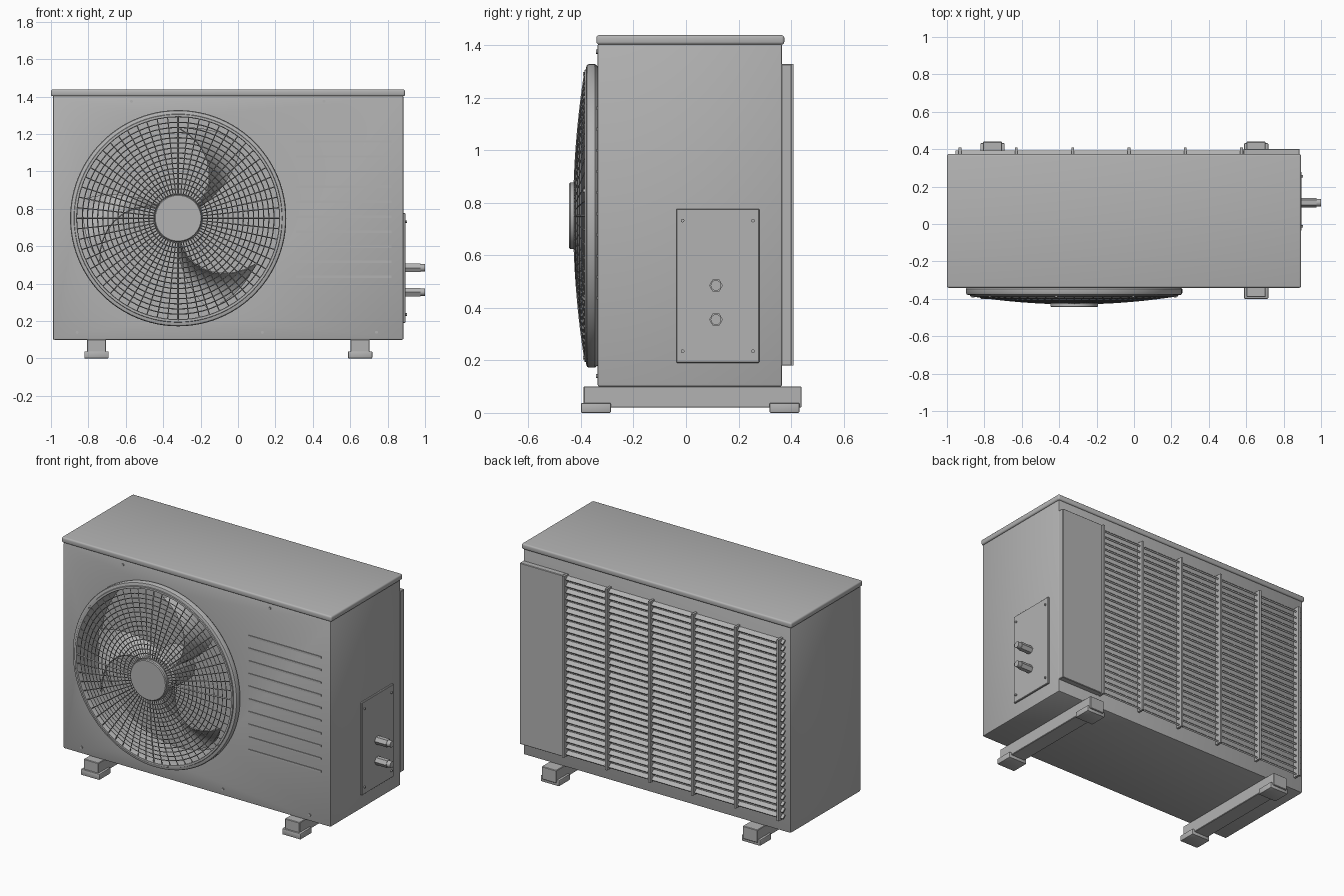
import bpy, bmesh
from math import sin, cos, pi, radians
from mathutils import Vector, Matrix

if "Cube" in bpy.data.objects:
    bpy.data.objects.remove(bpy.data.objects["Cube"])

grey = bpy.data.materials.new("light_grey")
grey.use_nodes = True
COLOUR = (0.45, 0.45, 0.45, 1)
grey.diffuse_color = COLOUR
grey.node_tree.nodes["Principled BSDF"].inputs["Base Color"].default_value = COLOUR

FAN = Vector((-0.32, 0, 0.75))     # fan axis, running along y
FRONT, BACK, SIDE = -0.337, 0.366, 0.885


def finish(bm, name, smooth=True):
    bmesh.ops.recalc_face_normals(bm, faces=bm.faces)
    mesh = bpy.data.meshes.new(name)
    bm.to_mesh(mesh)
    bm.free()
    mesh.materials.append(grey)
    ob = bpy.data.objects.new(name, mesh)
    bpy.context.collection.objects.link(ob)
    bpy.ops.object.select_all(action='DESELECT')
    ob.select_set(True)
    bpy.context.view_layer.objects.active = ob
    if smooth:
        bpy.ops.object.shade_smooth_by_angle(angle=radians(35))
    return ob


def add_box(bm, x, y, z, tilt=0):
    mid = Vector([(a + b) / 2 for a, b in (x, y, z)])
    size = [b - a for a, b in (x, y, z)]
    m = Matrix.Translation(mid) @ Matrix.Rotation(tilt, 4, 'X') @ Matrix.Diagonal((*size, 1))
    bmesh.ops.create_cube(bm, size=1, matrix=m)


def box(name, x, y, z, bevel=0.0, segments=2):
    bm = bmesh.new()
    add_box(bm, x, y, z)
    if bevel:
        bmesh.ops.bevel(bm, geom=bm.edges[:], offset=bevel, segments=segments,
                        profile=0.5, affect='EDGES')
    return finish(bm, name)


def add_cyl(bm, centre, axis, r, depth, sides=16):
    turn = Vector((0, 0, 1)).rotation_difference(Vector(axis)).to_matrix().to_4x4()
    bmesh.ops.create_cone(bm, cap_ends=True, segments=sides, radius1=r, radius2=r,
                          depth=depth, matrix=Matrix.Translation(centre) @ turn)


def polar(r, a, y):
    return Vector((FAN.x + r * cos(a), y, FAN.z + r * sin(a)))


def lathe(name, profile, sides=96):
    """Spin (radius, y) points round the fan axis."""
    bm = bmesh.new()
    vs = [bm.verts.new(polar(r, 0, y)) for r, y in profile]
    es = [bm.edges.new(p) for p in zip(vs, vs[1:])]
    bmesh.ops.spin(bm, geom=vs + es, cent=FAN, axis=(0, 1, 0), angle=2 * pi,
                   steps=sides, use_merge=True)
    bmesh.ops.remove_doubles(bm, verts=bm.verts, dist=1e-5)
    return finish(bm, name)


def wires(name, paths, radius, cyclic):
    curve = bpy.data.curves.new(name, 'CURVE')
    curve.dimensions = '3D'
    curve.bevel_depth, curve.bevel_resolution = radius, 0
    for pts in paths:
        s = curve.splines.new('POLY')
        s.points.add(len(pts) - 1)
        for p, co in zip(s.points, pts):
            p.co = (*co, 1)
        s.use_cyclic_u = cyclic
    tmp = bpy.data.objects.new(name + "_path", curve)
    bpy.context.collection.objects.link(tmp)
    bpy.context.view_layer.update()
    mesh = bpy.data.meshes.new_from_object(tmp.evaluated_get(bpy.context.evaluated_depsgraph_get()))
    bm = bmesh.new()
    bm.from_mesh(mesh)
    bpy.data.objects.remove(tmp)
    bpy.data.meshes.remove(mesh)
    finish(bm, name)


# Cabinet with the round fan well cut into its front
cabinet = box("cabinet", (-0.99, SIDE), (FRONT, BACK), (0.1, 1.405), 0.008)
bm = bmesh.new()
WELL = -0.14
add_cyl(bm, (FAN.x, WELL - 0.2, FAN.z), (0, 1, 0), 0.54, 0.4, 96)
cutter = finish(bm, "well_cutter")
cutter.hide_render = True
bpy.context.view_layer.objects.active = cabinet
cut = cabinet.modifiers.new("well", 'BOOLEAN')
cut.operation, cut.solver, cut.object = 'DIFFERENCE', 'EXACT', cutter
bpy.ops.object.modifier_apply(modifier=cut.name)
bpy.data.objects.remove(cutter)

# Lid
box("lid", (-1, 0.893), (-0.341, 0.374), (1.402, 1.438), 0.01, 3)

# Mounting rails and foot pads
for side, x in (("right", -0.757), ("left", 0.653)):
    box(side + "_rail", (x - 0.051, x + 0.051), (-0.39, 0.44), (0.02, 0.101), 0.003, 1)
    for end, y in (("front", -0.343), ("back", 0.375)):
        box(f"{side}_{end}_foot_pad", (x - 0.065, x + 0.065), (y - 0.057, y + 0.057),
            (0, 0.038), 0.005)

# Fan ring with a rounded rim and inner lip
lathe("fan_ring", [(0.54, FRONT + 0.01), (0.57, FRONT), (0.578, -0.347), (0.578, -0.37),
                   (0.574, -0.377), (0.565, -0.38), (0.557, -0.381), (0.555, -0.387),
                   (0.543, -0.387), (0.54, -0.38), (0.54, FRONT + 0.01)])


# Domed grille of rings and spokes
def dome(r):
    return -0.425 + 0.042 * (r / 0.545) ** 2


RINGS, SPOKES = 15, 60
radii = [0.13 + (0.54 - 0.13) * i / RINGS for i in range(RINGS)]
wires("grille_rings", [[polar(r, 2 * pi * k / 72, dome(r)) for k in range(72)]
                       for r in radii], 0.003, True)
spoke_radii = [0.12 + 0.425 * i / 8 for i in range(9)]
wires("grille_spokes", [[polar(r, 2 * pi * k / SPOKES, dome(r)) for r in spoke_radii]
                        for k in range(SPOKES)], 0.003, False)
wires("grille_struts", [[polar(r, pi / 2 * k, dome(r)) for r in spoke_radii]
                        for k in range(4)], 0.005, False)
lathe("grille_hub", [(0, -0.445), (0.122, -0.445), (0.127, -0.44), (0.127, -0.415), (0, -0.415)], 64)

# Fan hub and three twisted blades
lathe("fan_hub", [(0, -0.345), (0.1, -0.345), (0.115, -0.33), (0.115, WELL), (0, WELL)], 48)
bm = bmesh.new()
NU, NV = 10, 10
for blade in range(3):
    grid = []
    for i in range(NU + 1):
        u = i / NU
        r = 0.105 + 0.405 * u
        lead = 145 + 23 * u
        trail = 153 + 56 * u ** 1.25
        row = []
        for j in range(NV + 1):
            v = j / NV
            a = radians(lead + (trail - lead) * v + 120 * blade)
            depth = (-0.17 - 0.05 * u) * (1 - v) + (-0.33 + 0.02 * u) * v
            tip = r - 0.03 * u ** 4 * v ** 2
            row.append(bm.verts.new(polar(tip, a, depth + 0.03 * sin(pi * v) * u)))
        grid.append(row)
    for i in range(NU):
        for j in range(NV):
            bm.faces.new((grid[i][j], grid[i + 1][j], grid[i + 1][j + 1], grid[i][j + 1]))
bmesh.ops.recalc_face_normals(bm, faces=bm.faces)
bmesh.ops.solidify(bm, geom=bm.faces[:], thickness=0.006)
finish(bm, "fan_blades")

# Front vent louvres
bm = bmesh.new()
for i in range(10):
    z = 0.437 + 0.0803 * i
    add_box(bm, (0.31, 0.82), (FRONT - 0.004, FRONT + 0.003), (z - 0.006, z + 0.006))
finish(bm, "front_louvres")

# Screws on the front and on the ring
bm = bmesh.new()
for x, z in [(-0.86, 0.14), (0.13, 0.14), (0.74, 0.14), (-0.57, 1.375), (0.46, 1.375)]:
    add_cyl(bm, (x, FRONT, z), (0, 1, 0), 0.008, 0.012, 12)
for k in range(8):
    add_cyl(bm, polar(0.549, radians(10 + 45 * k), -0.387), (0, 1, 0), 0.007, 0.01, 12)
finish(bm, "front_screws")

# Service plate, its screws and the pipe valves
box("service_plate", (SIDE - 0.003, 0.896), (-0.037, 0.279), (0.19, 0.777), 0.003, 1)
bm = bmesh.new()
for y in (-0.013, 0.255):
    for z in (0.235, 0.732):
        add_cyl(bm, (0.897, y, z), (1, 0, 0), 0.007, 0.012, 12)
finish(bm, "plate_screws")
for name, z in (("upper", 0.485), ("lower", 0.355)):
    bm = bmesh.new()
    add_cyl(bm, (0.933, 0.114, z), (1, 0, 0), 0.026, 0.084, 6)
    add_cyl(bm, (0.985, 0.114, z), (1, 0, 0), 0.02, 0.03, 24)
    finish(bm, name + "_valve")

# Back guard: blank plate, tilted slats and upright bars
LOW, HIGH = 0.18, 1.328
box("back_blank_plate", (0.585, 0.885), (BACK - 0.004, 0.402), (LOW, HIGH), 0.003, 1)
bm = bmesh.new()
COUNT = 28
for i in range(COUNT):
    z = LOW + (HIGH - LOW) * (i + 0.5) / COUNT
    add_box(bm, (-0.955, 0.585), (0.366, 0.394), (z - 0.005, z + 0.005), radians(-40))
finish(bm, "back_slats")
bm = bmesh.new()
for i in range(6):
    x = -0.93 + 0.301 * i
    add_box(bm, (x - 0.007, x + 0.007), (BACK - 0.004, 0.41), (LOW, HIGH))
finish(bm, "back_bars")
